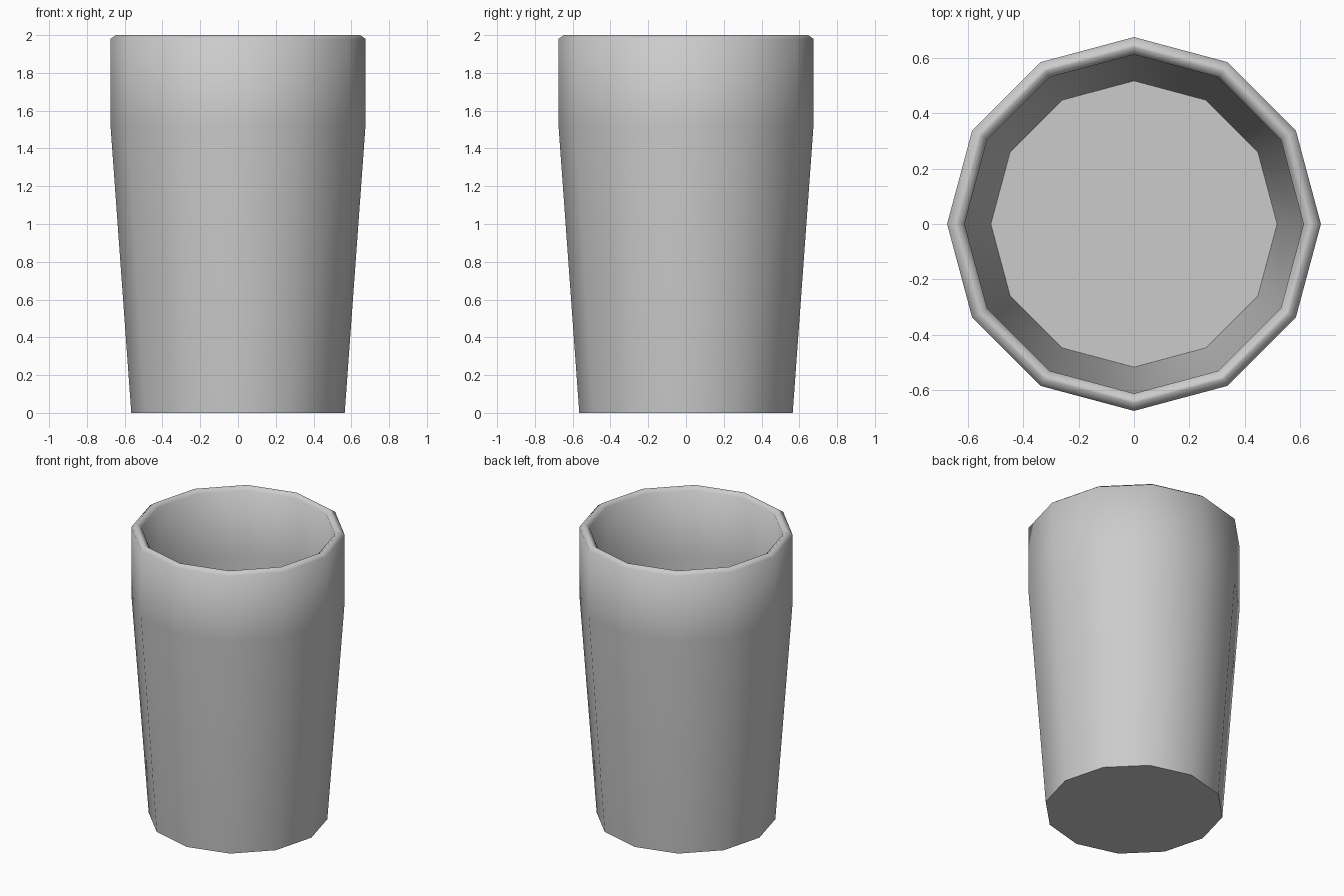
import bpy
import bmesh
from math import cos, sin, tau, radians

cube = bpy.data.objects.get("Cube")
if cube:
    bpy.data.objects.remove(cube, do_unlink=True)

SIDES = 12

# Plain grey material
grey = bpy.data.materials.new("plain_grey")
grey.use_nodes = True
colour = (0.6, 0.6, 0.6, 1.0)
grey.diffuse_color = colour
grey.node_tree.nodes["Principled BSDF"].inputs["Base Color"].default_value = colour

# Radius and height: outer wall, chamfered rim, inner wall, floor
profile = [
    (0.565, 0.0), (0.675, 1.52), (0.675, 1.98), (0.647, 2.0),
    (0.638, 2.0), (0.612, 1.98), (0.612, 1.52), (0.517, 0.045),
]

# Spin the profile into twelve-sided rings and bridge them
bm = bmesh.new()
rings = [
    [bm.verts.new((r * cos(tau * i / SIDES), r * sin(tau * i / SIDES), z))
     for i in range(SIDES)]
    for r, z in profile
]
for low, high in zip(rings, rings[1:]):
    for i in range(SIDES):
        j = (i + 1) % SIDES
        bm.faces.new((low[i], low[j], high[j], high[i]))

# Underside and inner floor
bm.faces.new(rings[0][::-1])
bm.faces.new(rings[-1])
bmesh.ops.recalc_face_normals(bm, faces=bm.faces[:])

mesh = bpy.data.meshes.new("cup")
bm.to_mesh(mesh)
bm.free()
mesh.materials.append(grey)
cup = bpy.data.objects.new("cup", mesh)
bpy.context.collection.objects.link(cup)

# Smooth walls and rim, crisp edges at the floor and base
bpy.ops.object.select_all(action="DESELECT")
cup.select_set(True)
bpy.context.view_layer.objects.active = cup
bpy.ops.object.shade_smooth_by_angle(angle=radians(60))
